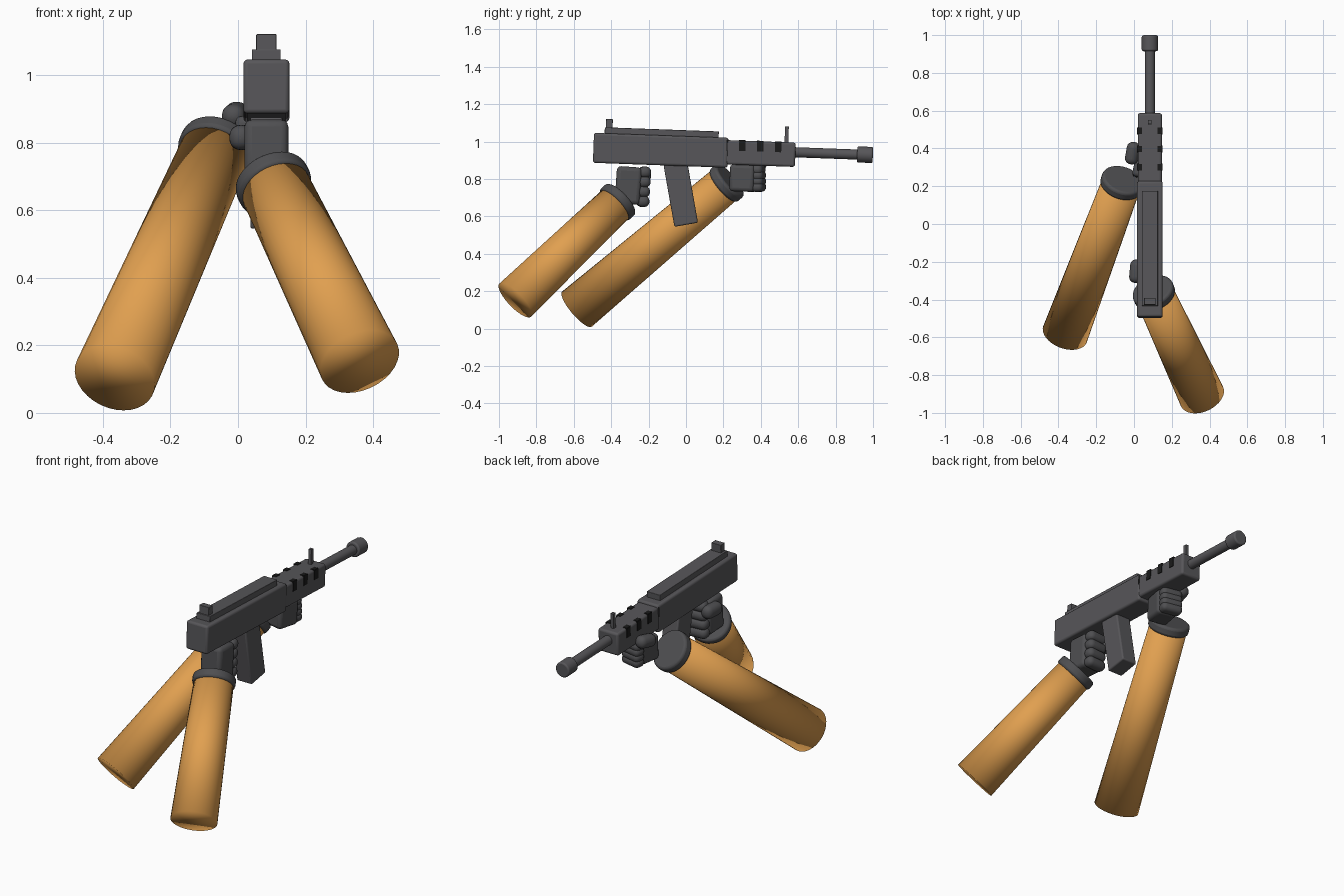
import bpy
from math import radians
from mathutils import Vector

cube = bpy.data.objects.get("Cube")
if cube:
    bpy.data.objects.remove(cube, do_unlink=True)


def material(name, color):
    m = bpy.data.materials.new(name)
    m.diffuse_color = (*color, 1)
    m.use_nodes = True
    bsdf = m.node_tree.nodes["Principled BSDF"]
    bsdf.inputs["Base Color"].default_value = (*color, 1)
    return m


METAL = material("gunmetal grey", (0.095, 0.093, 0.1))
GLOVE = material("glove grey", (0.078, 0.078, 0.083))
SLEEVE = material("sleeve orange", (0.75, 0.35, 0.08))
BLACK = material("vent black", (0.01, 0.01, 0.01))

GUN_X = 0.084
PITCH = -2.1


def finish(name, mat, bevel=0, angle=35, segments=3):
    ob = bpy.context.object
    ob.name = name
    ob.data.materials.append(mat)
    bpy.ops.object.transform_apply(location=False, rotation=False, scale=True)
    if bevel:
        mod = ob.modifiers.new("Bevel", 'BEVEL')
        mod.width = bevel
        mod.segments = segments
        mod.limit_method = 'ANGLE'
    bpy.ops.object.shade_smooth_by_angle(angle=radians(angle))
    return ob


def box(name, center, size, mat, pitch=PITCH, yaw=0, bevel=0):
    bpy.ops.mesh.primitive_cube_add(size=1, location=center)
    ob = bpy.context.object
    ob.scale = size
    ob.rotation_euler = (radians(pitch), 0, radians(yaw))
    return finish(name, mat, bevel)


def rod(name, a, b, r1, r2, mat, bevel=0, angle=35):
    a, b = Vector(a), Vector(b)
    bpy.ops.mesh.primitive_cone_add(vertices=32, radius1=r1, radius2=r2,
                                    depth=(b - a).length, location=(a + b) / 2)
    bpy.context.object.rotation_euler = (b - a).to_track_quat('Z', 'Y').to_euler()
    return finish(name, mat, bevel, angle)


def pill(name, center, size, mat, yaw=0, pitch=0):
    # rounded finger shape
    bpy.ops.mesh.primitive_cube_add(size=1, location=center)
    ob = bpy.context.object
    ob.scale = size
    ob.rotation_euler = (radians(pitch), 0, radians(yaw))
    return finish(name, mat, min(size) * 0.46, 60, 5)


# Gun body
box("receiver", (GUN_X, -0.135, 0.953), (0.136, 0.72, 0.16), METAL, bevel=0.012)
box("top_cover", (GUN_X, -0.13, 1.042), (0.085, 0.61, 0.046), METAL, bevel=0.003)
box("rear_sight", (GUN_X, -0.41, 1.09), (0.06, 0.036, 0.06), METAL, bevel=0.002)
box("handguard", (GUN_X, 0.395, 0.936), (0.128, 0.38, 0.13), METAL, bevel=0.012)
box("front_sight", (GUN_X, 0.538, 1.03), (0.018, 0.02, 0.1), METAL)
box("magazine", (GUN_X, -0.028, 0.72), (0.095, 0.128, 0.335), METAL, pitch=10, bevel=0.008)

# Barrel and muzzle
rod("barrel", (GUN_X, 0.57, 0.943), (GUN_X, 0.95, 0.929), 0.027, 0.027, METAL)
rod("muzzle", (GUN_X, 0.915, 0.931), (GUN_X, 0.999, 0.928), 0.043, 0.043, METAL, bevel=0.008)

# Vents wrapping the upper corners of the handguard
for i in range(4):
    y = 0.205 + i * 0.096
    z = 0.977 - (y - 0.3) * 0.037
    for side in (-1, 1):
        box("vent_side", (GUN_X + side * 0.063, y, z), (0.009, 0.034, 0.054), BLACK)
        box("vent_top", (GUN_X + side * 0.054, y, z + 0.026), (0.025, 0.034, 0.009), BLACK)


# Arms: sleeve, cuff, palm, fingers and thumb
def arm(side, end, wrist):
    end, wrist = Vector(end), Vector(wrist)
    d = (wrist - end).normalized()
    sleeve = rod(side + "_sleeve", end, wrist, 0.123, 0.104, SLEEVE)
    for p in sleeve.data.polygons:
        p.use_smooth = True
    sleeve.data.attributes.remove(sleeve.data.attributes["sharp_edge"]) \
        if "sharp_edge" in sleeve.data.attributes else None
    rod(side + "_cuff", wrist - d * 0.027, wrist + d * 0.027, 0.113, 0.113, GLOVE,
        bevel=0.014, angle=60)


arm("left", (0.36, -0.913, 0.152), (0.105, -0.366, 0.676))
arm("right", (-0.365, -0.583, 0.104), (-0.065, 0.217, 0.778))

box("left_palm", (GUN_X, -0.308, 0.765), (0.13, 0.135, 0.2), GLOVE, pitch=-4, bevel=0.022)
box("right_palm", (0.06, 0.308, 0.805), (0.12, 0.135, 0.145), GLOVE, pitch=-2, yaw=-12, bevel=0.02)
for i in range(4):
    pill("left_finger", (GUN_X, -0.222 - i * 0.003, 0.836 - i * 0.052),
         (0.125, 0.066, 0.06), GLOVE, yaw=4)
    pill("right_finger", (0.065, 0.385, 0.85 - i * 0.032),
         (0.125, 0.066, 0.054), GLOVE, yaw=-12) if i == 0 else \
        pill("right_finger", (0.065, 0.387, 0.85 - i * 0.031),
             (0.125, 0.066, 0.052), GLOVE, yaw=-12)
pill("left_thumb", (0.012, -0.25, 0.815), (0.07, 0.125, 0.074), GLOVE, yaw=-5)
pill("right_thumb", (-0.008, 0.375, 0.882), (0.07, 0.12, 0.07), GLOVE, yaw=-10, pitch=8)
